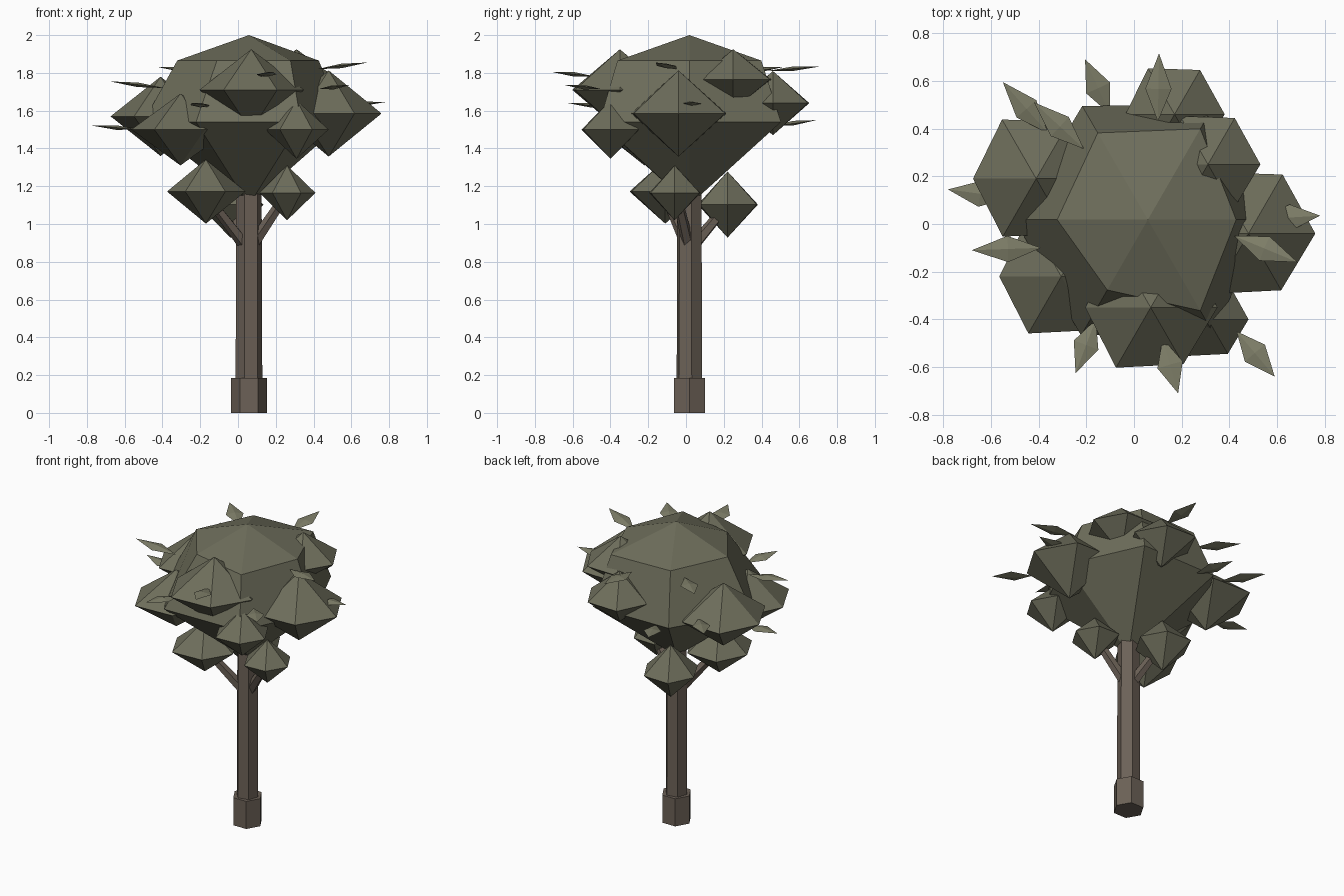
import bpy, bmesh
from math import sin, cos, radians
from mathutils import Vector

if "Cube" in bpy.data.objects:
    bpy.data.objects.remove(bpy.data.objects["Cube"])


def material(name, rgb):
    m = bpy.data.materials.new(name)
    m.diffuse_color = (*rgb, 1)
    m.use_nodes = True
    m.node_tree.nodes["Principled BSDF"].inputs["Base Color"].default_value = m.diffuse_color
    return m


BARK = material("bark", (0.15, 0.12, 0.095))
FOLIAGE = material("foliage", (0.155, 0.155, 0.105))
LEAF = material("leaf", (0.21, 0.21, 0.14))


def build(name, rings, mat):
    """Skin a list of rings; a ring of one point closes to a tip."""
    bm = bmesh.new()
    rv = [[bm.verts.new(p) for p in r] for r in rings]
    for a, b in zip(rv, rv[1:]):
        n = max(len(a), len(b))
        for i in range(n):
            j = (i + 1) % n
            quad = [a[i % len(a)], a[j % len(a)], b[j % len(b)], b[i % len(b)]]
            bm.faces.new(list(dict.fromkeys(quad)))
    for r in (rv[0], rv[-1]):
        if len(r) > 2:
            bm.faces.new(r)
    bmesh.ops.recalc_face_normals(bm, faces=bm.faces)
    me = bpy.data.meshes.new(name)
    bm.to_mesh(me)
    bm.free()
    me.materials.append(mat)
    ob = bpy.data.objects.new(name, me)
    bpy.context.collection.objects.link(ob)
    return ob


def ring(x, y, z, radii, turn=0):
    n = len(radii)
    return [(x + r * cos(radians(turn + 360 * i / n)),
             y + r * sin(radians(turn + 360 * i / n)), z) for i, r in enumerate(radii)]


CX, CY = 0.058, 0.018

# Trunk and its wider foot
build("trunk_foot", [ring(CX, CY, 0, [0.095] * 6), ring(CX, CY, 0.185, [0.095] * 6)], BARK)
build("trunk", [ring(CX, CY, 0.1, [0.072] * 6, 10), ring(CX, CY, 1.25, [0.068] * 6, 10)], BARK)

# Short branches up to the low clumps
for i, (x, y, z) in enumerate([(-0.15, -0.1, 1.13), (0.26, -0.05, 1.16), (-0.03, 0.22, 1.1)]):
    start, end = Vector((CX, CY, 0.86)), Vector((x, y, z))
    d = (end - start).normalized()
    u = d.orthogonal().normalized()
    v = d.cross(u)

    def loop(c, r):
        return [c + r * (u * cos(radians(72 * k)) + v * sin(radians(72 * k))) for k in range(5)]
    build(f"branch_{i + 1}", [loop(start, 0.035), loop(end, 0.025)], BARK)

# Main crown
build("crown", [
    [(CX, CY, 2.0)],
    ring(CX, CY, 1.865, [0.37, 0.44, 0.42, 0.38, 0.34, 0.44]),
    ring(CX, CY, 1.54, [0.5, 0.56, 0.55, 0.56, 0.56, 0.55]),
    [(CX, CY, 1.1)]], FOLIAGE)

# Foliage clumps: x, y, ring height, radius, half height
clumps = [
    (0.48, -0.04, 1.585, 0.28, 0.228),
    (0.07, -0.35, 1.71, 0.28, 0.215),
    (-0.41, 0.19, 1.57, 0.27, 0.21),
    (-0.305, -0.22, 1.5, 0.265, 0.19),
    (0.31, -0.4, 1.5, 0.17, 0.155),
    (0.31, 0.25, 1.765, 0.22, 0.16),
    (0.17, 0.46, 1.64, 0.21, 0.17),
    (-0.17, -0.11, 1.172, 0.21, 0.17),
    (0.26, -0.06, 1.165, 0.15, 0.145),
    (-0.04, 0.22, 1.103, 0.175, 0.175),
]
for i, (x, y, z, r, h) in enumerate(clumps):
    wobble = [r * k for k in (1, 1.02, 1.06, 0.98, 1.04, 0.98)]
    build(f"clump_{i + 1}", [[(x, y, z + h)], ring(x, y, z, wobble), [(x, y, z - h)]], FOLIAGE)

# Thin pointed leaves: base x, y, z then tip x, y, z
leaves = [
    (-0.39, -0.1, 1.72, -0.68, -0.11, 1.755),
    (-0.52, 0.11, 1.5, -0.78, 0.145, 1.522),
    (-0.36, 0.38, 1.6, -0.55, 0.595, 1.63),
    (-0.21, 0.315, 1.81, -0.42, 0.51, 1.83),
    (-0.1, 0.46, 1.52, -0.205, 0.69, 1.55),
    (0.1, 0.43, 1.81, 0.105, 0.715, 1.835),
    (0.54, 0.02, 1.63, 0.78, 0.035, 1.645),
    (0.42, -0.05, 1.82, 0.685, -0.16, 1.855),
    (0.43, -0.45, 1.715, 0.59, -0.64, 1.735),
    (0.12, -0.48, 1.78, 0.185, -0.71, 1.805),
    (-0.16, -0.4, 1.62, -0.245, -0.625, 1.64),
]
for i, p in enumerate(leaves):
    base, tip = Vector(p[:3]), Vector(p[3:])
    d = (tip - base).normalized()
    side = d.cross(Vector((0, 0, 1))).normalized() * 0.055
    up = side.cross(d).normalized() * 0.012
    mid = base.lerp(tip, 0.48)
    build(f"leaf_{i + 1}", [[base], [mid + side, mid + up, mid - side, mid - up], [tip]], LEAF)
